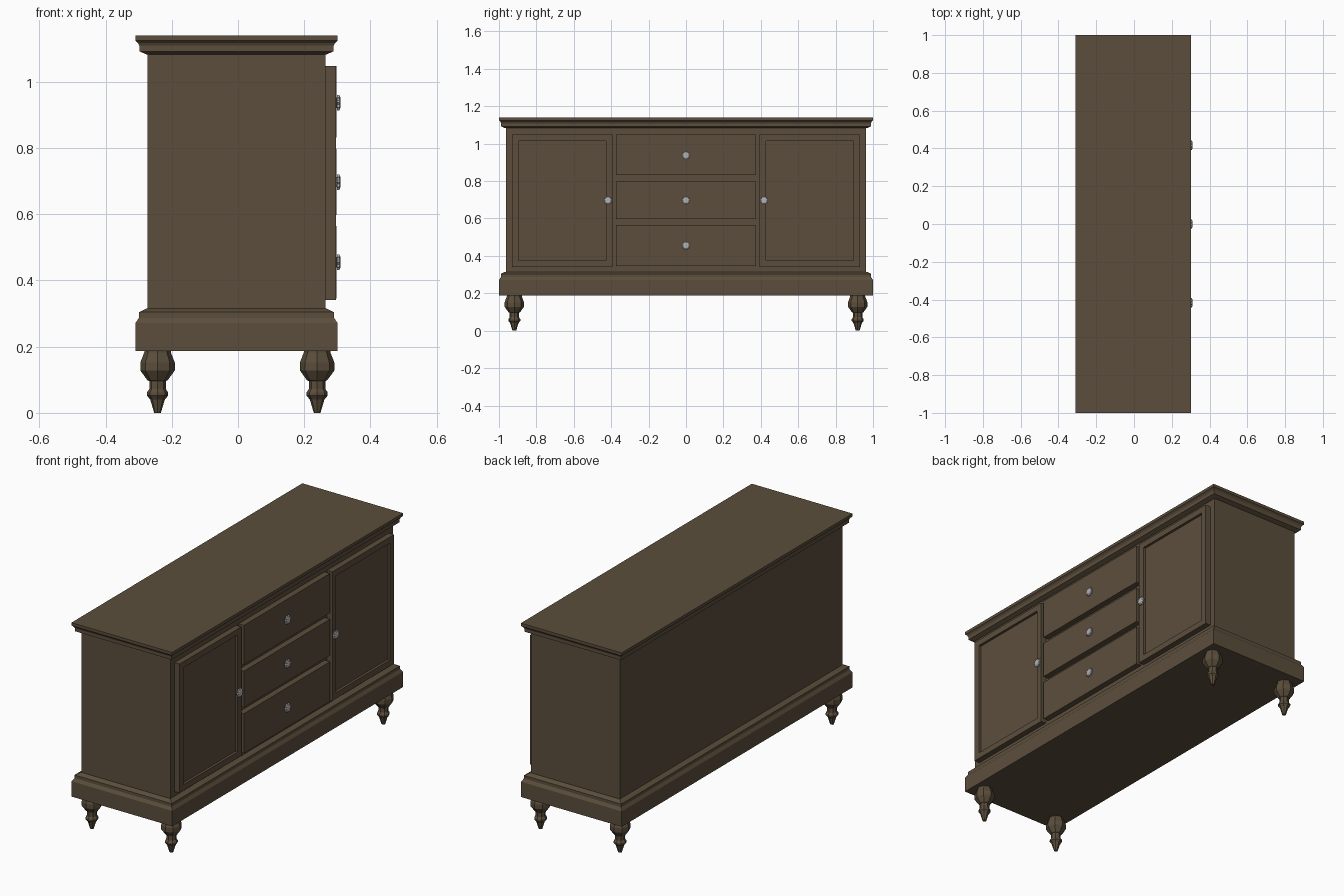
import bpy, bmesh, math
from mathutils import Matrix, Vector

if "Cube" in bpy.data.objects:
    bpy.data.objects.remove(bpy.data.objects["Cube"])

def material(name, col):
    m = bpy.data.materials.new(name)
    m.diffuse_color = (*col, 1)
    m.use_nodes = True
    m.node_tree.nodes["Principled BSDF"].inputs["Base Color"].default_value = m.diffuse_color
    return m

WOOD = material("dark_brown_wood", (0.105, 0.076, 0.045))
METAL = material("grey_metal", (0.45, 0.45, 0.46))
CX = -0.0045  # carcass centre in x

def finish(bm, name, mat):
    bmesh.ops.recalc_face_normals(bm, faces=bm.faces)
    me = bpy.data.meshes.new(name)
    bm.to_mesh(me)
    bm.free()
    me.materials.append(mat)
    ob = bpy.data.objects.new(name, me)
    bpy.context.collection.objects.link(ob)
    return ob

def loft(name, rings, mat):
    """Join point rings into a closed solid."""
    bm = bmesh.new()
    rows = [[bm.verts.new(p) for p in r] for r in rings]
    n = len(rows[0])
    for a, b in zip(rows, rows[1:]):
        for i in range(n):
            j = (i + 1) % n
            bm.faces.new((a[i], a[j], b[j], b[i]))
    bm.faces.new(rows[0])
    bm.faces.new(rows[-1])
    return finish(bm, name, mat)

def moulding(name, profile):
    """Rectangular rings; profile holds (inset from widest edge, z)."""
    rings = []
    for d, z in profile:
        hx, hy = 0.3055 - d, 1.0 - d
        rings.append([(CX + sx * hx, sy * hy, z)
                      for sx, sy in ((-1, -1), (1, -1), (1, 1), (-1, 1))])
    return loft(name, rings, WOOD)

def front_panel(name, y0, y1, z0, z1, x1, recess=False):
    """Door or drawer slab on the +x side, optionally with a sunk panel."""
    x0 = 0.255
    bm = bmesh.new()
    size = Matrix.Diagonal((x1 - x0, y1 - y0, z1 - z0, 1))
    place = Matrix.Translation(((x0 + x1) / 2, (y0 + y1) / 2, (z0 + z1) / 2))
    bmesh.ops.create_cube(bm, size=1, matrix=place @ size)
    if recess:
        bm.normal_update()
        f = max(bm.faces, key=lambda f: f.calc_center_median().x)
        bmesh.ops.inset_individual(bm, faces=[f], thickness=0.047)
        bmesh.ops.inset_individual(bm, faces=[f], thickness=0.001, depth=-0.013)
    return finish(bm, name, WOOD)

# Carcass, base plinth and crown top
moulding("cabinet_body", [(0.0365, 0.29), (0.0365, 1.10)])
moulding("base_plinth", [(0, 0.187), (0, 0.271), (0.011, 0.287),
                         (0.011, 0.304), (0.033, 0.315)])
moulding("crown_top", [(0.033, 1.083), (0.012, 1.092), (0.012, 1.109),
                       (0.008, 1.117), (0, 1.124), (0, 1.14)])

# Doors
for side, s in (("left", -1), ("right", 1)):
    a, b = sorted((s * 0.394, s * 0.929))
    front_panel(side + "_door", a, b, 0.341, 1.048, 0.296, True)

# Drawers
for i, (z0, z1) in enumerate(((0.346, 0.564), (0.598, 0.797), (0.832, 1.048))):
    front_panel(f"drawer_{i + 1}", -0.373, 0.373, z0, z1, 0.297)

# Turned legs
LEG = [(0.040, 0.19), (0.040, 0.183), (0.052, 0.152), (0.052, 0.128),
       (0.031, 0.099), (0.025, 0.096), (0.025, 0.072), (0.032, 0.062),
       (0.032, 0.052), (0.022, 0.040), (0.010, 0.0)]
for sx, nx in ((-1, "back"), (1, "front")):
    for sy, ny in ((-1, "left"), (1, "right")):
        loft(f"{nx}_{ny}_leg",
             [[(-0.002 + sx * 0.241 + r * math.cos(k * math.pi / 4),
                sy * 0.918 + r * math.sin(k * math.pi / 4), z)
               for k in range(8)] for r, z in LEG], WOOD)

# Fluted knobs
KNOB = [(0.5, 0.292), (0.55, 0.298), (1.0, 0.299), (1.0, 0.306), (0.6, 0.31)]
def knob(name, y, z):
    rings = []
    for s, x in KNOB:
        ring = []
        for k in range(20):
            r = s * (0.0245 if k % 2 == 0 else 0.020)
            a = k * math.pi / 10
            ring.append((x, y + r * math.cos(a), z + r * math.sin(a)))
        rings.append(ring)
    loft(name, rings, METAL)

for i, z in enumerate((0.455, 0.697, 0.937)):
    knob(f"drawer_knob_{i + 1}", 0, z)
knob("left_door_knob", -0.417, 0.697)
knob("right_door_knob", 0.417, 0.697)
